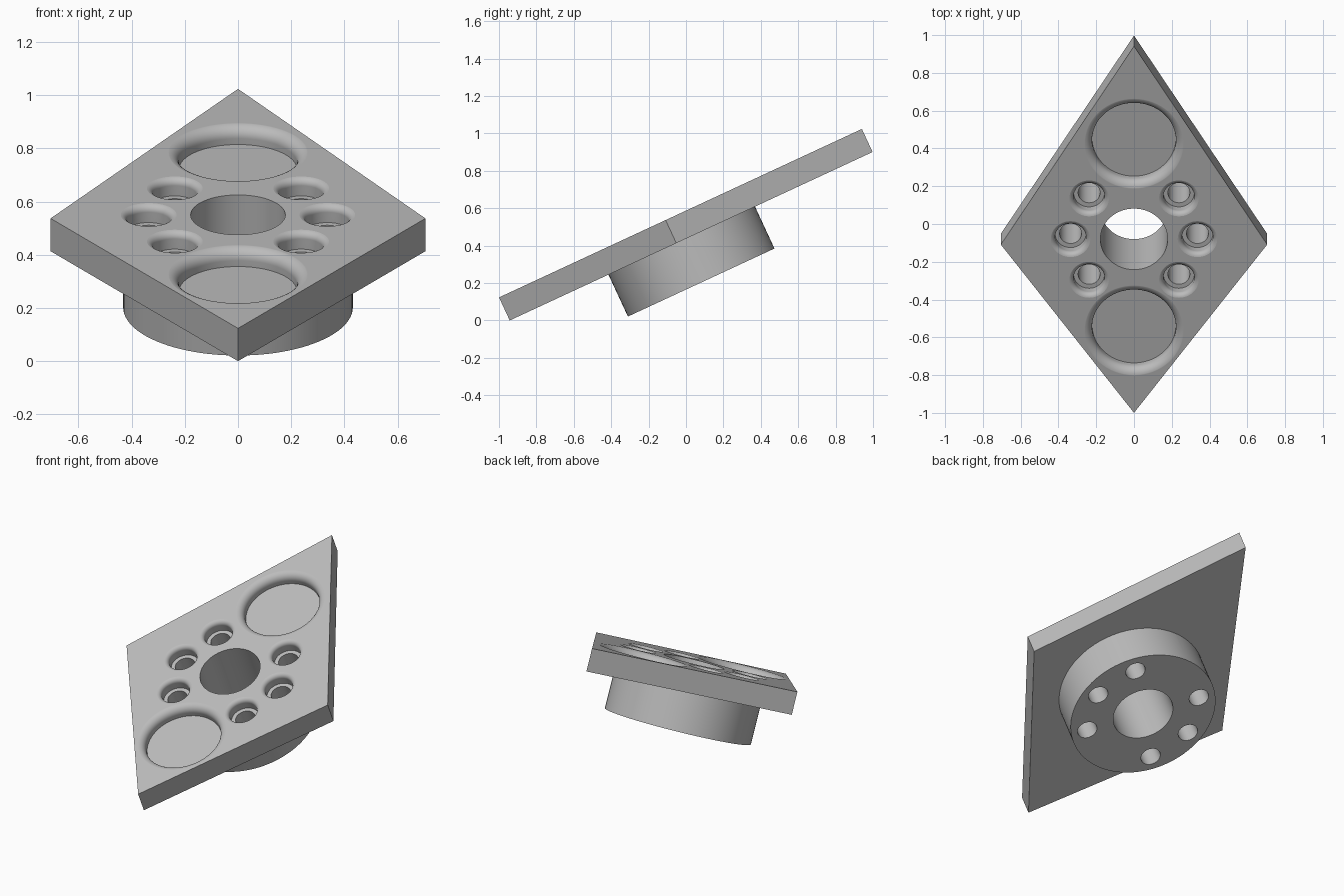
import bpy, bmesh, math
from mathutils import Matrix

if "Cube" in bpy.data.objects:
    bpy.data.objects.remove(bpy.data.objects["Cube"], do_unlink=True)

THICK, HUB_DEPTH, POCKET = 0.136, 0.383, 0.07
TILT = math.radians(24.9)
PLACE = Matrix.Translation((0, -0.08, 0.55)) @ Matrix.Rotation(TILT, 4, 'X')

grey = bpy.data.materials.new("plain_grey")
grey.use_nodes = True
COLOUR = (0.5, 0.5, 0.5, 1)
grey.diffuse_color = COLOUR
grey.node_tree.nodes["Principled BSDF"].inputs["Base Color"].default_value = COLOUR


def add_object(name, bm):
    bmesh.ops.recalc_face_normals(bm, faces=bm.faces)
    mesh = bpy.data.meshes.new(name)
    bm.to_mesh(mesh)
    bm.free()
    mesh.materials.append(grey)
    obj = bpy.data.objects.new(name, mesh)
    bpy.context.collection.objects.link(obj)
    obj.matrix_world = PLACE
    return obj


def turned(name, profile, x=0, y=0, sides=64):
    """Closed solid of revolution from (radius, height) pairs."""
    bm = bmesh.new()
    rings = []
    for r, z in profile:
        rings.append([bm.verts.new((x + r * math.cos(a), y + r * math.sin(a), z))
                      for a in (math.tau * i / sides for i in range(sides))])
    for low, high in zip(rings, rings[1:]):
        for i in range(sides):
            j = (i + 1) % sides
            bm.faces.new((low[i], low[j], high[j], high[i]))
    bm.faces.new(rings[0])
    bm.faces.new(rings[-1])
    return add_object(name, bm)


def rounded_pocket(radius, fillet, steps=8):
    """Pocket profile whose rim rolls over into the top surface."""
    points = [(radius, -POCKET)]
    for i in range(steps + 1):
        a = math.pi / 2 * i / steps
        points.append((radius + fillet * (1 - math.cos(a)),
                       0.0005 - fillet * (1 - math.sin(a))))
    return points + [(radius + fillet, 0.05)]


def combine(target, tool, operation):
    mod = target.modifiers.new(tool.name, 'BOOLEAN')
    mod.operation, mod.solver, mod.object = operation, 'EXACT', tool
    bpy.context.view_layer.update()
    bpy.context.view_layer.objects.active = target
    bpy.ops.object.modifier_apply(modifier=mod.name)
    bpy.data.objects.remove(tool, do_unlink=True)


# Kite-shaped plate
bm = bmesh.new()
outline = [(0, -1.014), (0.705, -0.032), (0, 1.125), (-0.705, -0.032)]
base = bm.faces.new([bm.verts.new((x, y, -THICK)) for x, y in outline])
top = bmesh.ops.extrude_face_region(bm, geom=[base])
bmesh.ops.translate(bm, vec=(0, 0, THICK),
                    verts=[v for v in top["geom"] if isinstance(v, bmesh.types.BMVert)])
plate = add_object("flanged_plate", bm)

# Round hub beneath the plate, with the central bore
combine(plate, turned("hub", [(0.432, -HUB_DEPTH), (0.432, -THICK + 0.03)], sides=96), 'UNION')
combine(plate, turned("central_bore", [(0.178, -0.5), (0.178, 0.1)]), 'DIFFERENCE')

# Large round pockets at both ends
for y in (-0.533, 0.557):
    combine(plate, turned("pocket", rounded_pocket(0.222, 0.046), y=y), 'DIFFERENCE')

# Six counterbored bolt holes
for degrees in (0, 45, 135, 180, 225, 315):
    a = math.radians(degrees)
    x, y = 0.336 * math.cos(a), 0.336 * math.sin(a)
    combine(plate, turned("counterbore", rounded_pocket(0.082, 0.028), x, y, 48), 'DIFFERENCE')
    combine(plate, turned("bolt_hole", [(0.058, -0.5), (0.058, 0.1)], x, y, 48), 'DIFFERENCE')

# Smooth round walls, flat faces kept flat
bpy.ops.object.select_all(action='DESELECT')
plate.select_set(True)
bpy.context.view_layer.objects.active = plate
bpy.ops.object.shade_smooth_by_angle(angle=math.radians(30))
weighted = plate.modifiers.new("flat_faces", 'WEIGHTED_NORMAL')
weighted.keep_sharp = True
